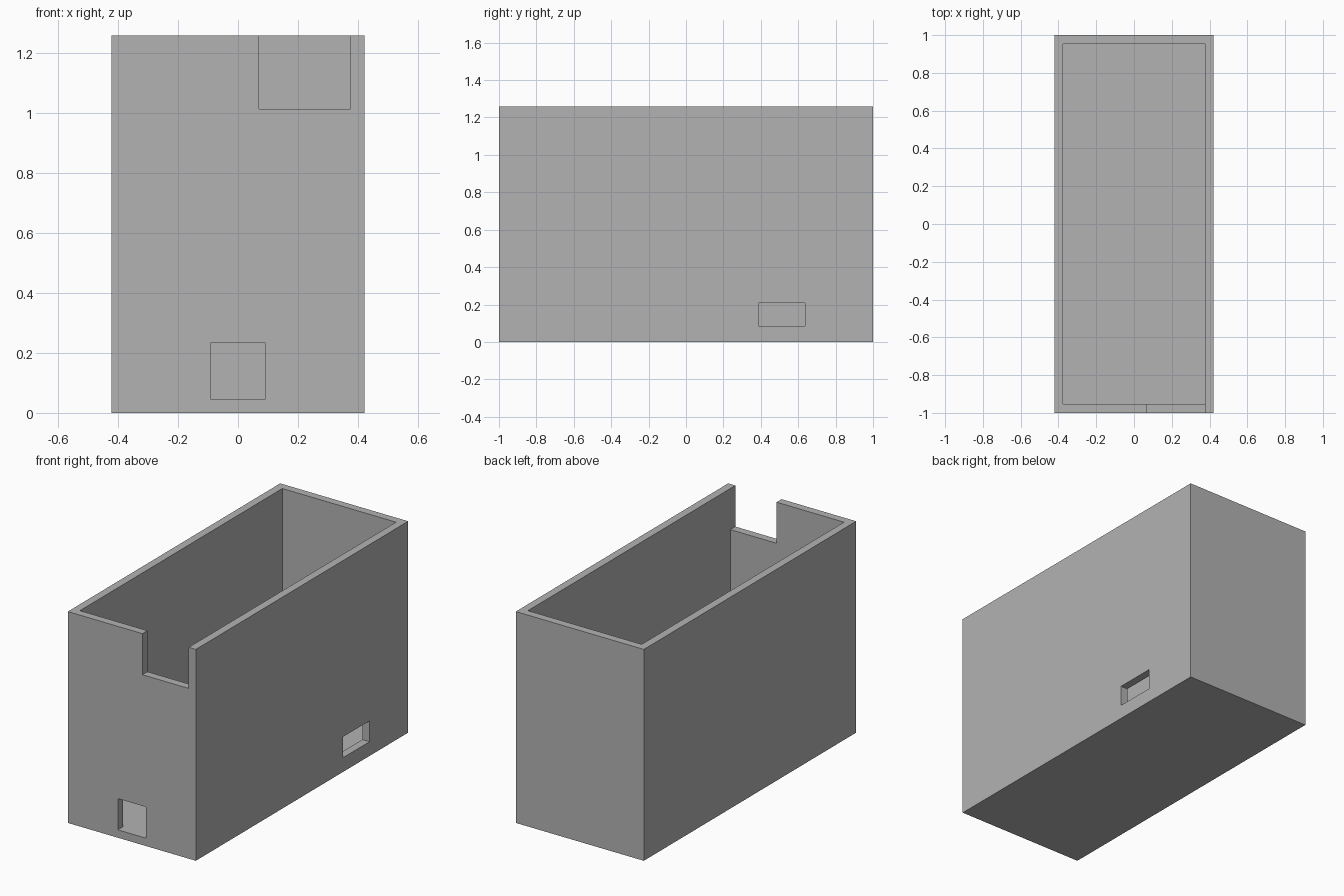
import bpy

cube = bpy.data.objects.get("Cube")
if cube:
    bpy.data.objects.remove(cube, do_unlink=True)

HX, HY, H = 0.422, 1.0, 1.26    # outer half width, half depth, height
WALL = 0.047
IX, IY = HX - WALL, HY - WALL   # inner half sizes
OVER = 0.2                      # how far cutters overshoot

grey = bpy.data.materials.new("plain_grey")
grey.use_nodes = True
grey.diffuse_color = (0.45, 0.45, 0.45, 1)
grey.node_tree.nodes["Principled BSDF"].inputs["Base Color"].default_value = (0.45, 0.45, 0.45, 1)


def box(name, low, high):
    """Axis-aligned box between two corners."""
    bpy.ops.mesh.primitive_cube_add(size=1)
    ob = bpy.context.object
    ob.name = name
    for v in ob.data.vertices:
        v.co = [high[i] if v.co[i] > 0 else low[i] for i in range(3)]
    ob.data.materials.append(grey)
    return ob


# Solid block that becomes the open bin
bin_body = box("open_bin", (-HX, -HY, 0), (HX, HY, H))

# Openings: cavity, top front notch, low front window, low side window
cutters = [
    box("cavity_cutter", (-IX, -IY, WALL), (IX, IY, H + OVER)),
    box("notch_cutter", (0.07, -HY - OVER, 1.015), (IX, 0, H + OVER)),
    box("front_window_cutter", (-0.092, -HY - OVER, WALL), (0.092, 0, 0.233)),
    box("side_window_cutter", (0, 0.388, 0.085), (HX + OVER, 0.636, 0.209)),
]
for cutter in cutters:
    cutter.hide_render = True
    cutter.hide_set(True)
    mod = bin_body.modifiers.new(cutter.name, "BOOLEAN")
    mod.operation = "DIFFERENCE"
    mod.solver = "EXACT"
    mod.object = cutter

# Bake the cuts and drop the cutters
graph = bpy.context.evaluated_depsgraph_get()
cut_mesh = bpy.data.meshes.new_from_object(bin_body.evaluated_get(graph))
bin_body.modifiers.clear()
bin_body.data = cut_mesh
for cutter in cutters:
    bpy.data.objects.remove(cutter, do_unlink=True)
